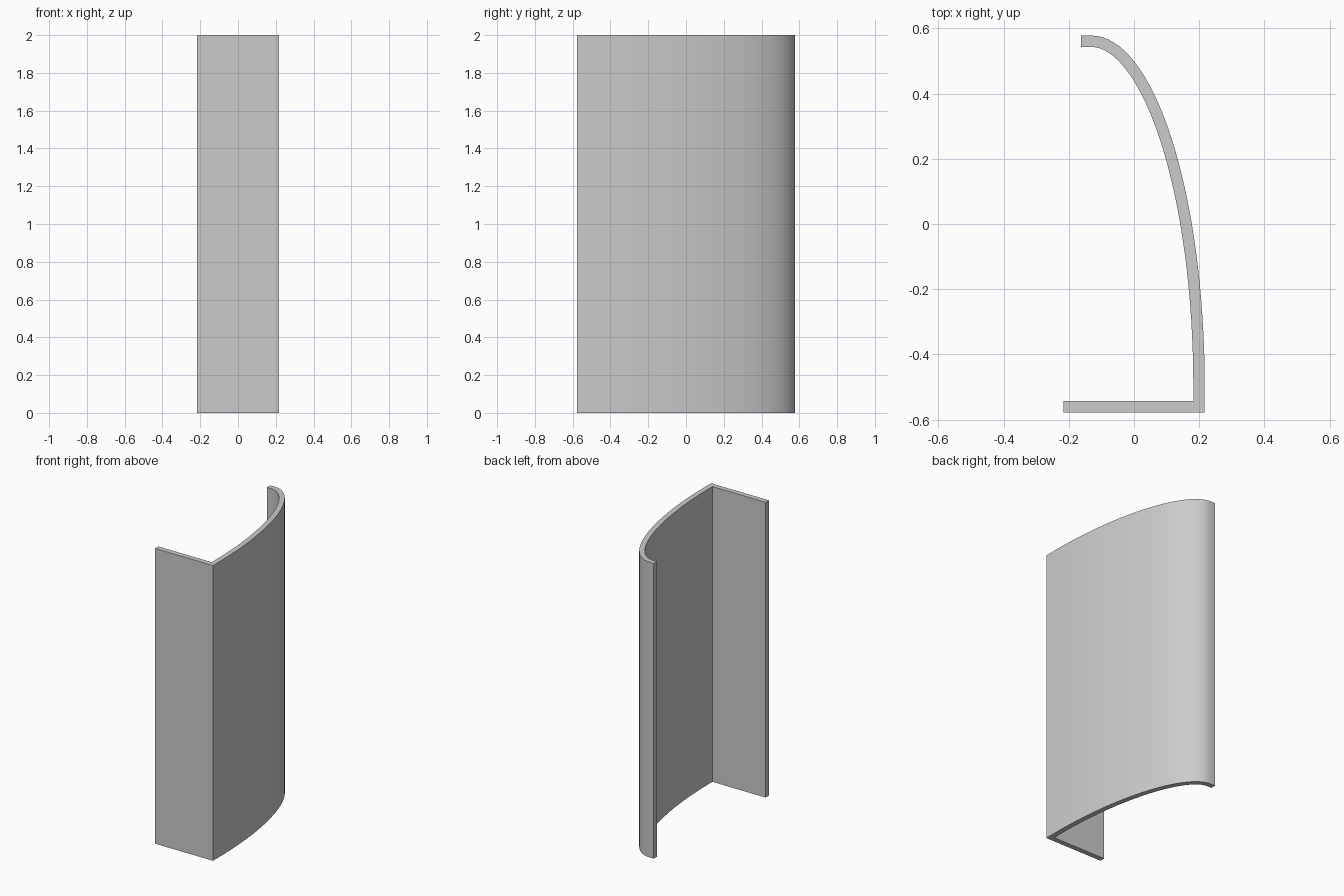
import bpy, bmesh, math
from mathutils import Vector

cube = bpy.data.objects.get("Cube")
if cube:
    bpy.data.objects.remove(cube, do_unlink=True)

HEIGHT = 2.0
THICK = 0.035
X_EDGE, Y_EDGE = 0.217, 0.578    # outer limits of the section
LIP_X, LIP_END = -0.13, -0.163   # where the curve meets the short lip
CURVE_Y = -0.5                   # where the curve leaves the straight side
STEPS = 32

# Quarter-ellipse side wall with its inner skin offset along the normal
a, b = X_EDGE - LIP_X, Y_EDGE - CURVE_Y
outer, inner = [], []
for i in range(STEPS + 1):
    t = math.pi / 2 * i / STEPS
    p = Vector((LIP_X + a * math.cos(t), CURVE_Y + b * math.sin(t)))
    normal = Vector((math.cos(t) / a, math.sin(t) / b)).normalized()
    outer.append(p)
    inner.append(p - normal * THICK)

# Closed section: front flange, curved side, back lip
section = [(-X_EDGE, -Y_EDGE), (X_EDGE, -Y_EDGE), *outer,
           (LIP_END, Y_EDGE), (LIP_END, Y_EDGE - THICK), *reversed(inner),
           (X_EDGE - THICK, THICK - Y_EDGE), (-X_EDGE, THICK - Y_EDGE)]

# Extrude the section upwards
bm = bmesh.new()
base = bm.faces.new([bm.verts.new((x, y, 0)) for x, y in section])
top = bmesh.ops.extrude_face_region(bm, geom=[base], use_keep_orig=True)
bmesh.ops.translate(bm, vec=(0, 0, HEIGHT),
                    verts=[g for g in top["geom"] if isinstance(g, bmesh.types.BMVert)])
bmesh.ops.recalc_face_normals(bm, faces=bm.faces)
mesh = bpy.data.meshes.new("curved_panel")
bm.to_mesh(mesh)
bm.free()

panel = bpy.data.objects.new("curved_panel", mesh)
bpy.context.collection.objects.link(panel)

# Plain grey finish
grey = bpy.data.materials.new("light_grey")
grey.use_nodes = True
color = (0.6, 0.6, 0.6, 1)
grey.diffuse_color = color
grey.node_tree.nodes["Principled BSDF"].inputs["Base Color"].default_value = color
mesh.materials.append(grey)

# Smooth curve, sharp corners
bpy.ops.object.select_all(action="DESELECT")
panel.select_set(True)
bpy.context.view_layer.objects.active = panel
bpy.ops.object.shade_smooth_by_angle(angle=math.radians(30))
